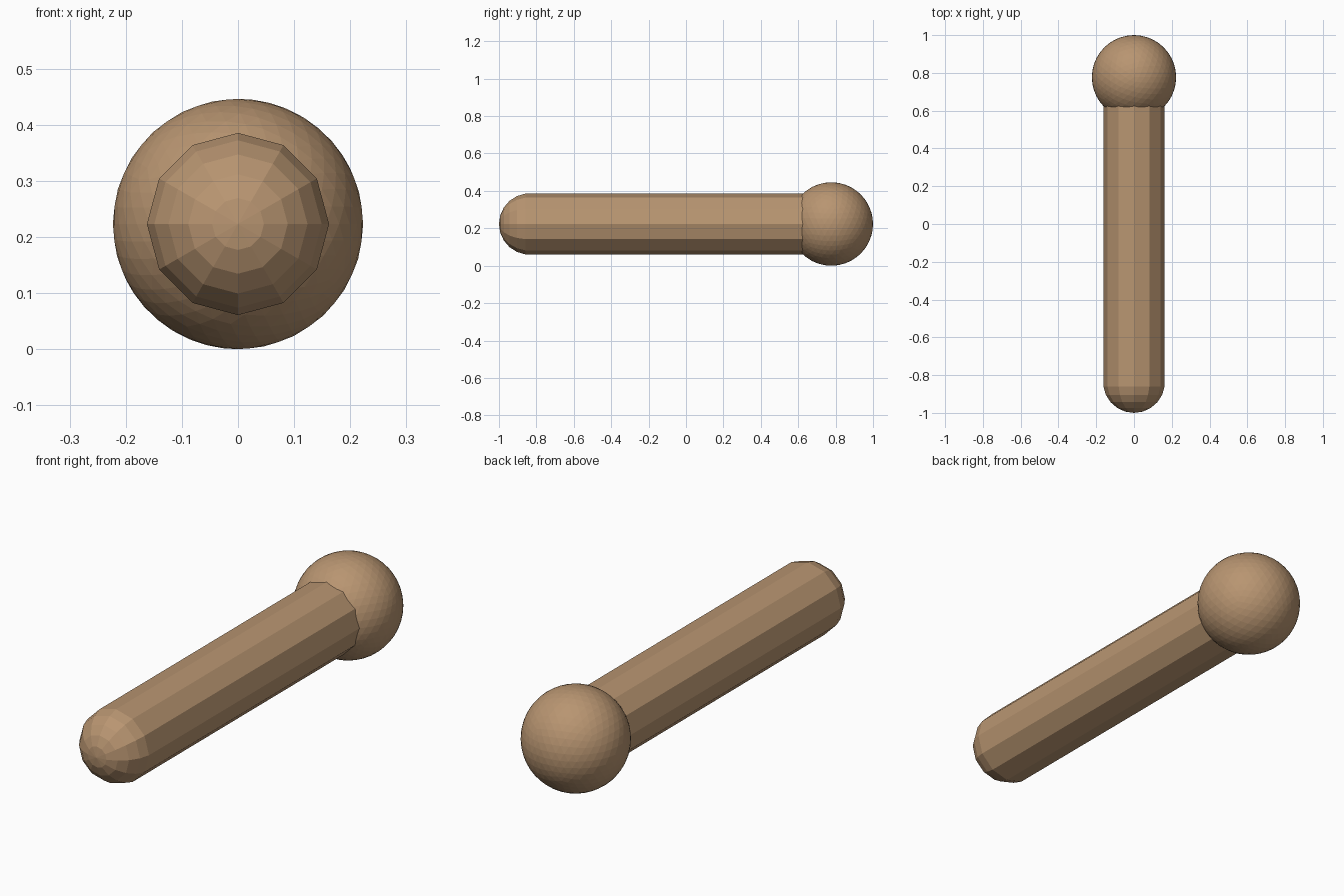
import bpy, bmesh
from mathutils import Matrix

if "Cube" in bpy.data.objects:
    bpy.data.objects.remove(bpy.data.objects["Cube"])

AXIS_Z = 0.223      # height of the shaft and ball axis
BALL_R = 0.223
BALL_Y = 1.0 - BALL_R
SHAFT_R = 0.164

wood = bpy.data.materials.new("wood")
wood.diffuse_color = (0.48, 0.30, 0.165, 1.0)
wood.use_nodes = True
wood.node_tree.nodes["Principled BSDF"].inputs["Base Color"].default_value = wood.diffuse_color


def finish(bm, name, location):
    mesh = bpy.data.meshes.new(name)
    bm.to_mesh(mesh)
    bm.free()
    mesh.materials.append(wood)
    obj = bpy.data.objects.new(name, mesh)
    obj.location = location
    bpy.context.collection.objects.link(obj)
    return obj


# Shaft: a 12-sided sphere stretched through its middle band into a capsule
bm = bmesh.new()
bmesh.ops.create_uvsphere(bm, u_segments=12, v_segments=11, radius=SHAFT_R,
                          matrix=Matrix.Rotation(1.5707963, 4, 'X'))
back_half = [v for v in bm.verts if v.co.y > 0]
bmesh.ops.translate(bm, verts=back_half, vec=(0, BALL_Y - (-1 + SHAFT_R), 0))
finish(bm, "shaft", (0, -1 + SHAFT_R, AXIS_Z))

# Ball head at the back end, faceted
bm = bmesh.new()
bmesh.ops.create_icosphere(bm, subdivisions=4, radius=BALL_R)
finish(bm, "ball_head", (0, BALL_Y, AXIS_Z))
